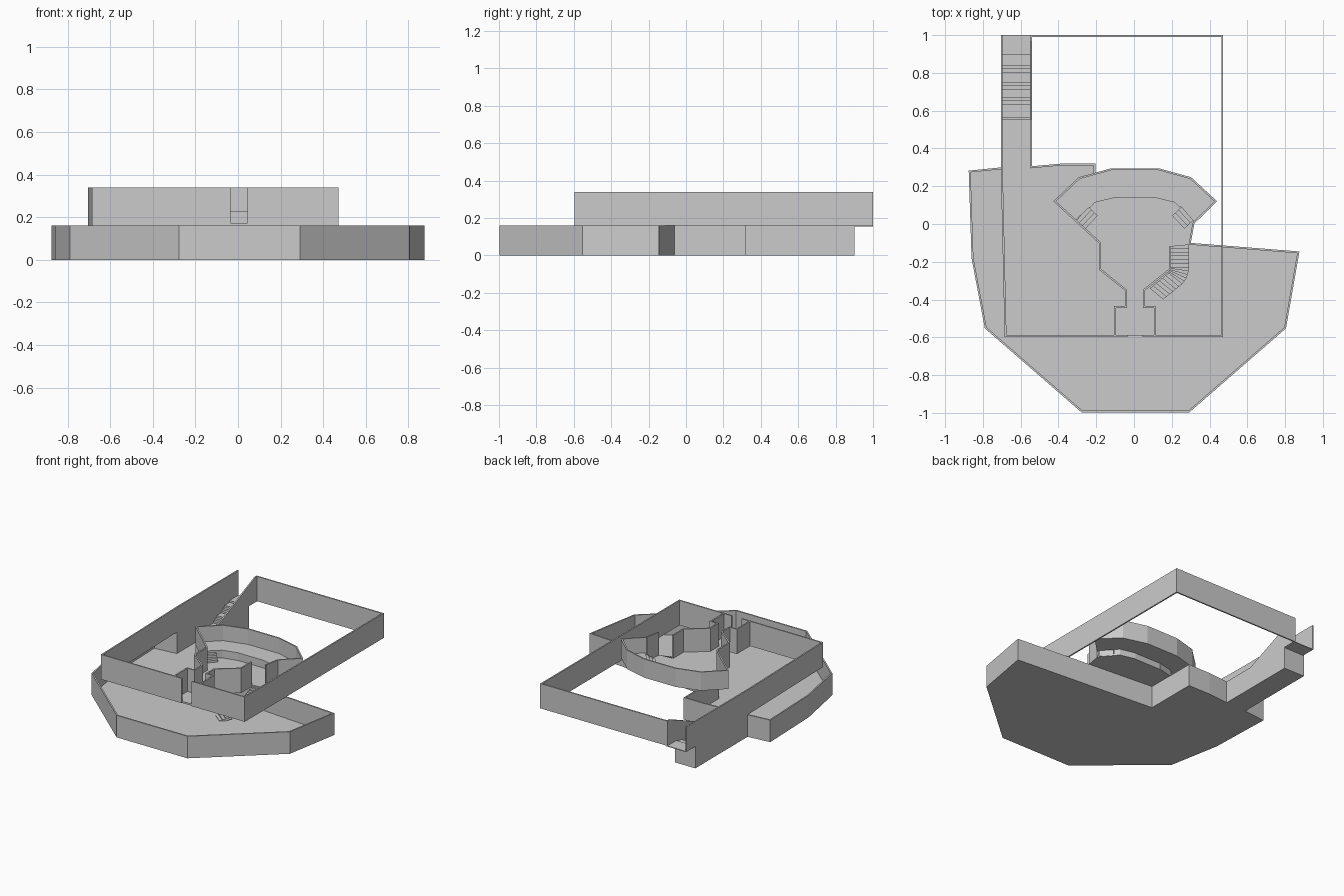
import bpy, bmesh, math
from mathutils import Vector, Matrix

if "Cube" in bpy.data.objects:
    bpy.data.objects.remove(bpy.data.objects["Cube"])

T = 0.01      # wall thickness
LOW = 0.16    # top of lower storey
TOP = 0.34    # top of upper storey


def finish(name, bm):
    bmesh.ops.recalc_face_normals(bm, faces=bm.faces)
    me = bpy.data.meshes.new(name)
    bm.to_mesh(me)
    bm.free()
    ob = bpy.data.objects.new(name, me)
    bpy.context.collection.objects.link(ob)
    return ob


def add_prism(bm, pts, depth):
    """Extrude a closed polygon of 3D points along a vector."""
    face = bm.faces.new([bm.verts.new(p) for p in pts])
    ext = bmesh.ops.extrude_face_region(bm, geom=[face], use_keep_orig=True)
    vs = [g for g in ext["geom"] if isinstance(g, bmesh.types.BMVert)]
    bmesh.ops.translate(bm, verts=vs, vec=depth)


def slab(name, pts, z0, z1):
    bm = bmesh.new()
    add_prism(bm, [(x, y, z0) for x, y in pts], (0, 0, z1 - z0))
    return finish(name, bm)


def side_prism(name, yz, x0, x1):
    bm = bmesh.new()
    add_prism(bm, [(x0, y, z) for y, z in yz], (x1 - x0, 0, 0))
    return finish(name, bm)


def wall(name, path, z0, z1):
    """Thin mitred wall following an open path."""
    p = [Vector(q) for q in path]
    left, right = [], []
    for i, q in enumerate(p):
        dirs = []
        if i > 0:
            dirs.append((q - p[i - 1]).normalized())
        if i < len(p) - 1:
            dirs.append((p[i + 1] - q).normalized())
        norms = [Vector((-d.y, d.x)) for d in dirs]
        m = sum(norms, Vector((0, 0))).normalized()
        off = m * (T / 2 / max(0.4, m.dot(norms[0])))
        left.append(q + off)
        right.append(q - off)
    bm = bmesh.new()
    rings = [[bm.verts.new((*c, z)) for c, z in ((l, z0), (r, z0), (r, z1), (l, z1))]
             for l, r in zip(left, right)]
    for a, b in zip(rings, rings[1:]):
        for k in range(4):
            bm.faces.new((a[k], a[(k + 1) % 4], b[(k + 1) % 4], b[k]))
    bm.faces.new(rings[0])
    bm.faces.new(rings[-1])
    return finish(name, bm)


# Lower storey: floor and boundary wall, open where the corridor leaves
outline = [(-0.70, 0.295), (-0.87, 0.278), (-0.855, -0.18), (-0.785, -0.55),
           (-0.275, -0.993), (0.29, -0.993), (0.80, -0.55), (0.87, -0.15),
           (-0.21, -0.065), (-0.21, 0.315), (-0.38, 0.315), (-0.548, 0.30)]
slab("lower_floor", outline + [(-0.548, 0.90), (-0.70, 0.90)], 0, 0.005)
wall("lower_wall", outline, 0, LOW)

# Corridor: side walls, stairs and landing
wall("corridor_left_wall", [(-0.70, 0.29), (-0.70, 0.90)], 0, LOW)
side_prism("corridor_right_wall",
           [(0.30, 0), (0.90, 0), (0.90, LOW), (1.0, LOW), (1.0, TOP),
            (0.97, TOP), (0.55, LOW), (0.30, LOW)], -0.55, -0.54)
edges = [0.55, 0.565, 0.63, 0.65, 0.67, 0.71, 0.73, 0.75, 0.80, 0.82, 0.84, 0.895]
profile = [(0.55, 0.0)]
z = 0.0
for i, y in enumerate(edges):
    profile.append((y, z))
    z = (i + 1) / len(edges) * LOW
    profile.append((y, z))
profile = profile[1:] + [(1.0, LOW), (1.0, LOW - 0.005), (0.90, LOW - 0.005), (0.90, 0)]
side_prism("corridor_stairs", profile, -0.70, -0.545)

# Upper storey: rectangular outer wall with front door and rear corner opening
wall("upper_wall_left", [(-0.035, -0.592), (-0.68, -0.592), (-0.70, 0.29), (-0.70, 1.0)], LOW, TOP)
wall("upper_wall_right", [(0.045, -0.592), (0.467, -0.592), (0.467, 0.995), (-0.545, 0.995)], LOW, TOP)

# Chamber floor with vestibule, and the raised platform at its back
FL = 0.172
left_side = [(-0.10, -0.592), (-0.10, -0.44), (-0.043, -0.44), (-0.043, -0.35),
             (-0.18, -0.24), (-0.18, -0.10), (-0.31, 0.02)]
right_side = [(0.11, -0.592), (0.11, -0.44), (0.053, -0.44), (0.053, -0.35),
              (0.19, -0.24), (0.19, -0.12)]
inner_edge = [(-0.235, 0.09), (-0.21, 0.118), (-0.10, 0.145), (0.12, 0.145),
              (0.22, 0.118), (0.25, 0.09)]
slab("chamber_floor", left_side + inner_edge + [(0.32, 0.01), (0.295, -0.11)]
     + right_side[::-1], LOW, FL)
back = [(-0.42, 0.12), (-0.29, 0.243), (-0.12, 0.29), (0.13, 0.29),
        (0.30, 0.243), (0.433, 0.12)]
DAIS = 0.228
slab("platform", [(-0.31, 0.02)] + back + [(0.32, 0.01)] + inner_edge[::-1], 0.205, DAIS)
side_prism("platform_front", [(0.14, LOW), (0.147, LOW), (0.147, DAIS), (0.14, DAIS)], -0.10, 0.12)
for s, cx in (("left", -0.21), ("right", 0.22)):
    k = -0.02 if s == "left" else 0.02
    wall("platform_edge_" + s, [(cx - k * 5.5, 0.145), (cx, 0.118), (cx + k * 1.3, 0.09)], LOW, DAIS)

# Chamber walls
wall("chamber_wall_left", left_side, LOW, TOP)
wall("chamber_wall_right", right_side, LOW, TOP)
wall("chamber_wall_right_rear", [(0.295, -0.105), (0.315, 0.005)], LOW, TOP)
wall("chamber_wall_back", [(-0.31, 0.02)] + back + [(0.315, 0.005)], 0.205, TOP)

# Small steps on each side of the platform
for side in (-1, 1):
    bm = bmesh.new()
    run = Vector((-side * 0.73, -0.68))
    across = Vector((-side * 0.68, 0.73))
    start = Vector((0.005 + side * 0.31, 0.02))
    for i in range(3):
        a = start + run * 0.022 * i
        b = a + run * 0.022
        quad = [a, b, b + across * 0.095, a + across * 0.095]
        h = DAIS - (i + 1) * (DAIS - FL) / 4
        add_prism(bm, [(q.x, q.y, FL - 0.01) for q in quad], (0, 0, h - FL + 0.01))
    finish("platform_steps_" + ("left" if side < 0 else "right"), bm)

# Curved stair from the chamber down to the lower floor
sections = [((0.195, -0.11 - 0.02 * i), (0.29, -0.11 - 0.02 * i)) for i in range(7)]
for i in range(1, 6):
    t = math.radians(10 * i)
    sections.append(((0.195 - 0.005 * i * 0.5 + 0.0 * t, -0.23 - 0.006 * i),
                     (0.19 + 0.10 * math.cos(t), -0.23 - 0.115 * math.sin(t))))
a, b = (Vector(v) for v in sections[-1])
for i in range(1, 8):
    d = Vector((-0.0165, -0.0135)) * i
    sections.append((tuple(a + d), tuple(b + d)))
bm = bmesh.new()
n = len(sections) - 1
for i in range(n):
    (a, b), (c, d) = sections[i], sections[i + 1]
    h = FL * (n - i) / (n + 1)
    lo = max(0.0, h - 0.02)
    add_prism(bm, [(*p, lo) for p in (a, b, d, c)], (0, 0, h - lo))
finish("curved_stairs", bm)
